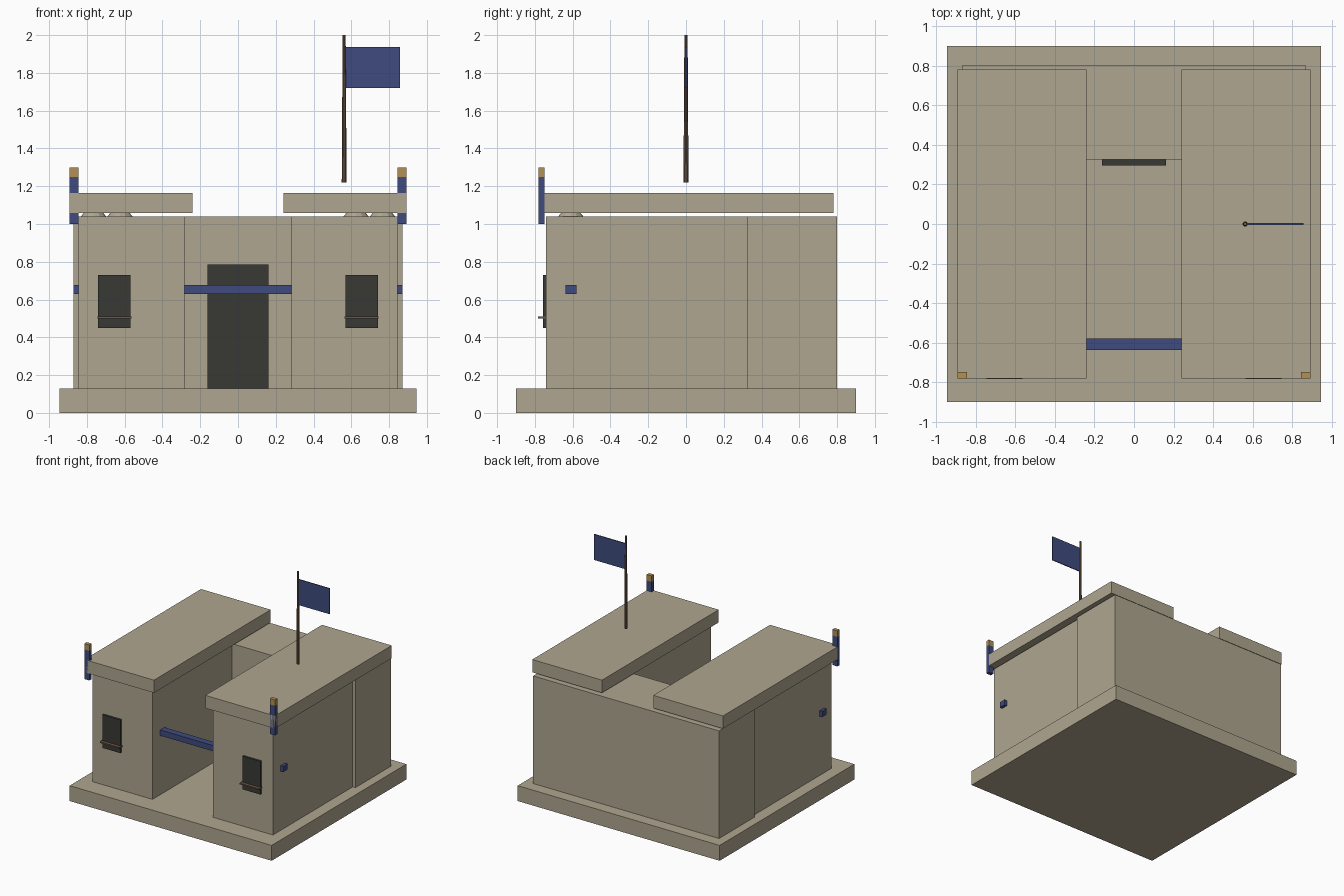
import bpy, bmesh
from mathutils import Matrix

if "Cube" in bpy.data.objects:
    bpy.data.objects.remove(bpy.data.objects["Cube"])


def material(name, rgb):
    m = bpy.data.materials.new(name)
    m.diffuse_color = (*rgb, 1)
    m.use_nodes = True
    m.node_tree.nodes["Principled BSDF"].inputs["Base Color"].default_value = m.diffuse_color
    return m


STONE = material("stone", (0.43, 0.38, 0.28))
BLUE = material("blue_paint", (0.05, 0.07, 0.21))
GOLD = material("gold_paint", (0.45, 0.28, 0.09))
DARK = material("dark_opening", (0.04, 0.04, 0.035))
WOOD = material("wood", (0.16, 0.10, 0.06))


def finish(name, bm, mat):
    me = bpy.data.meshes.new(name)
    bm.to_mesh(me)
    bm.free()
    me.materials.append(mat)
    ob = bpy.data.objects.new(name, me)
    bpy.context.collection.objects.link(ob)


def box(name, x, y, z, mat):
    """Box from (min, max) ranges on each axis."""
    size = [r[1] - r[0] for r in (x, y, z)]
    mid = [(r[0] + r[1]) / 2 for r in (x, y, z)]
    bm = bmesh.new()
    bmesh.ops.create_cube(bm, size=1, matrix=Matrix.Translation(mid) @ Matrix.Diagonal((*size, 1)))
    finish(name, bm, mat)


def cone(name, x, y, z, r1, r2, sides, mat):
    """Upright tapered cylinder spanning the z range."""
    bm = bmesh.new()
    bmesh.ops.create_cone(bm, cap_ends=True, segments=sides, radius1=r1, radius2=r2,
                          depth=z[1] - z[0],
                          matrix=Matrix.Translation((x, y, (z[0] + z[1]) / 2)))
    finish(name, bm, mat)


# Plinth and rear block with doorway
box("plinth", (-0.945, 0.945), (-0.9, 0.9), (0, 0.13), STONE)
box("rear_block", (-0.87, 0.87), (0.325, 0.8), (0.13, 1.04), STONE)
box("door", (-0.162, 0.162), (0.295, 0.325), (0.13, 0.785), DARK)

# Beam running through both wings
box("cross_beam", (-0.87, 0.87), (-0.637, -0.58), (0.63, 0.678), BLUE)

# Mirrored wings, roofs, windows and corner posts
for s, side in ((-1, "left"), (1, "right")):
    def span(a, b):
        return tuple(sorted((s * a, s * b)))

    box(side + "_wing", span(0.282, 0.845), (-0.74, 0.325), (0.13, 1.04), STONE)
    box(side + "_roof", span(0.24, 0.892), (-0.78, 0.78), (1.057, 1.165), STONE)
    box(side + "_window", span(0.57, 0.74), (-0.757, -0.735), (0.45, 0.73), DARK)
    box(side + "_window_sill", span(0.563, 0.745), (-0.783, -0.735), (0.5, 0.511), WOOD)
    box(side + "_corner_post", span(0.845, 0.892), (-0.78, -0.748), (1.0, 1.25), BLUE)
    box(side + "_post_cap", span(0.845, 0.892), (-0.78, -0.748), (1.25, 1.3), GOLD)
    # Low pads between wing and roof
    for i, x in enumerate((0.625, 0.765)):
        cone(f"{side}_roof_pad_{i + 1}", s * x, -0.61, (1.03, 1.06), 0.075, 0.05, 12, STONE)

# Flagpole and flag
cone("flagpole", 0.562, 0, (1.22, 2.0), 0.0135, 0.0085, 10, WOOD)
box("flag", (0.57, 0.857), (-0.004, 0.004), (1.72, 1.937), BLUE)
